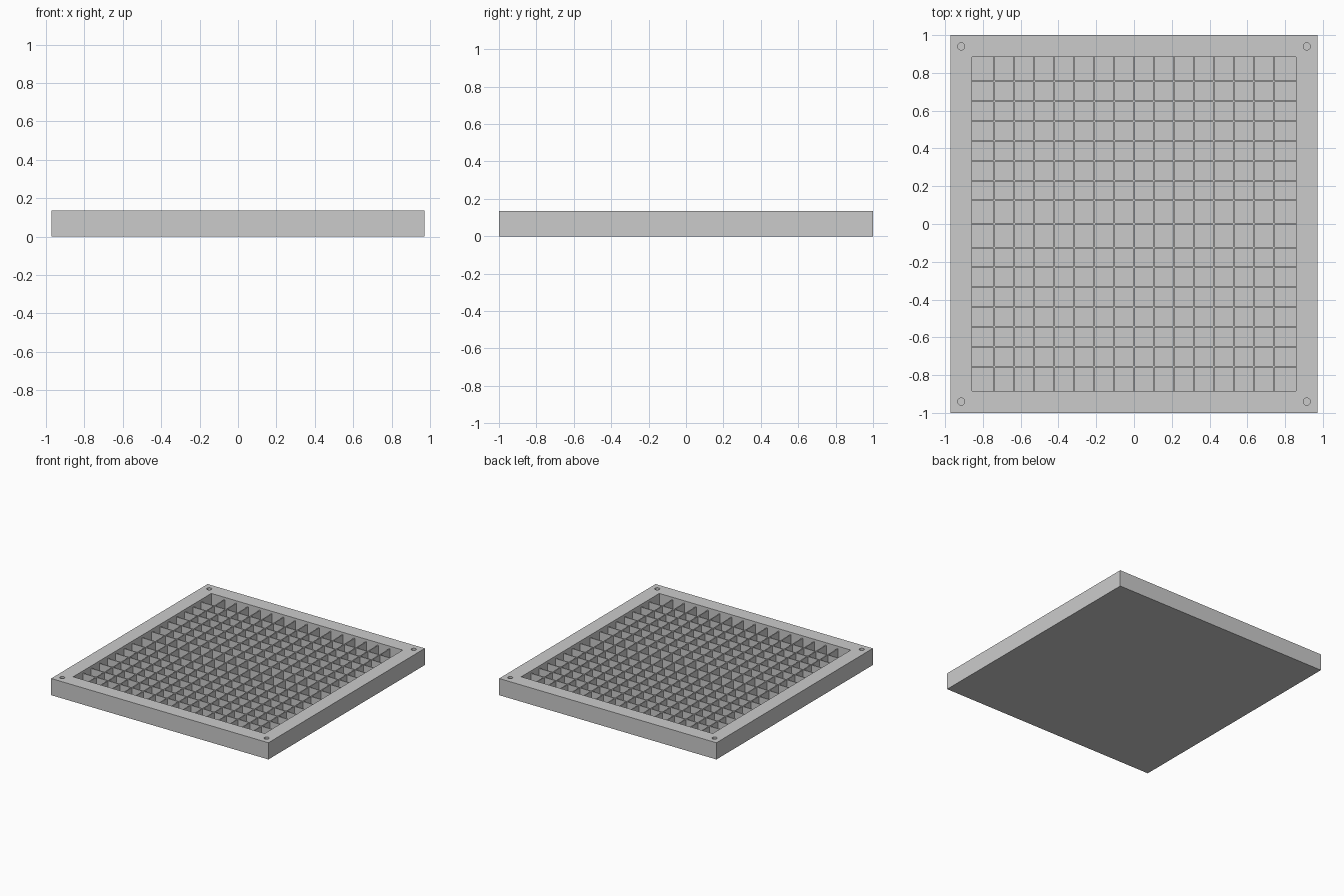
import bpy

if "Cube" in bpy.data.objects:
    bpy.data.objects.remove(bpy.data.objects["Cube"], do_unlink=True)

WIDTH, LENGTH, HEIGHT = 1.945, 2.0, 0.135
POCKET_X, POCKET_Y = 0.857, 0.883      # half sizes of the recess
FLOOR, GRID_TOP, WALL = 0.02, 0.115, 0.008

grey = bpy.data.materials.new("light grey")
grey.use_nodes = True
colour = (0.6, 0.6, 0.6, 1)
grey.diffuse_color = colour
grey.node_tree.nodes["Principled BSDF"].inputs["Base Color"].default_value = colour


def box(name, x, y, z0, z1, sx, sy):
    """Box centred on x, y and spanning z0 to z1."""
    bpy.ops.mesh.primitive_cube_add(size=1, location=(x, y, (z0 + z1) / 2))
    ob = bpy.context.object
    ob.name = name
    ob.scale = (sx, sy, z1 - z0)
    bpy.ops.object.transform_apply(location=True, rotation=False, scale=True)
    ob.data.materials.append(grey)
    return ob


def cut(target, cutter):
    """Subtract the cutter from the target, then discard the cutter."""
    mod = target.modifiers.new("cut", 'BOOLEAN')
    mod.operation = 'DIFFERENCE'
    mod.solver = 'EXACT'
    mod.object = cutter
    bpy.context.view_layer.objects.active = target
    bpy.ops.object.modifier_apply(modifier=mod.name)
    bpy.data.objects.remove(cutter, do_unlink=True)


# Tray with a rectangular recess
tray = box("tray", 0, 0, 0, HEIGHT, WIDTH, LENGTH)
cut(tray, box("recess_cutter", 0, 0, FLOOR, HEIGHT + 0.1, 2 * POCKET_X, 2 * POCKET_Y))

# Blind screw holes in the corners
for x in (-0.915, 0.915):
    for y in (-0.94, 0.94):
        bpy.ops.mesh.primitive_cylinder_add(vertices=32, radius=0.019, depth=0.2,
                                            location=(x, y, FLOOR + 0.1))
        hole = bpy.context.object
        hole.data.materials.append(grey)
        cut(tray, hole)

# Dividers running front to back, evenly spaced
for i in range(-7, 8):
    box(f"long_divider_{i + 8}", i * 0.1057, 0, FLOOR, GRID_TOP, WALL, 2 * POCKET_Y)

# Dividers running side to side, with wider cells beside the middle one
cross = [0.0] + [s * (0.125 + 0.105 * k) for k in range(7) for s in (-1, 1)]
for i, y in enumerate(sorted(cross)):
    box(f"cross_divider_{i + 1}", 0, y, FLOOR, GRID_TOP, 2 * POCKET_X, WALL)
